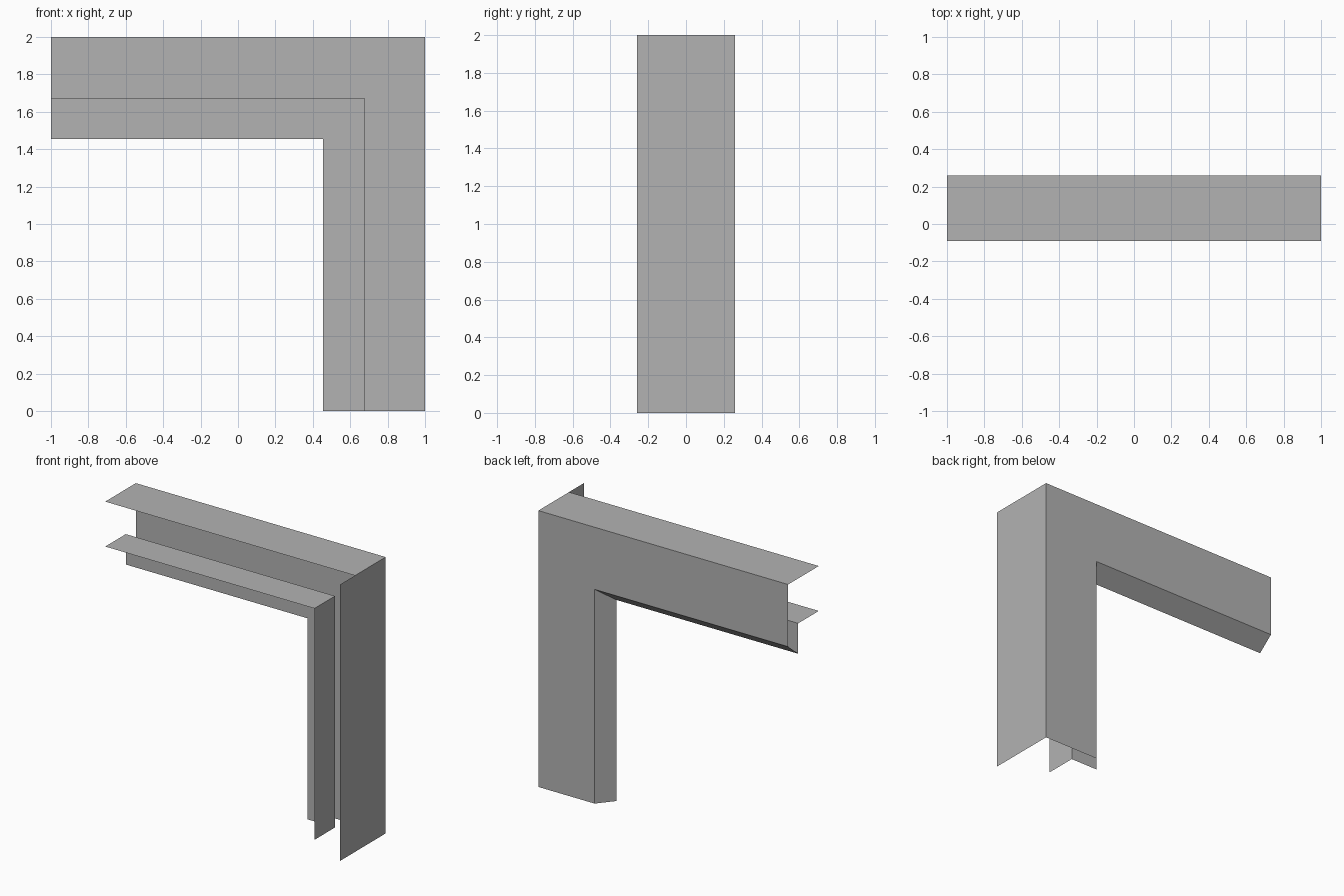
import bpy
import bmesh

cube = bpy.data.objects.get("Cube")
if cube:
    bpy.data.objects.remove(cube, do_unlink=True)

# Single grey material
grey = bpy.data.materials.new("plain grey")
grey.use_nodes = True
colour = (0.45, 0.45, 0.45, 1.0)
grey.diffuse_color = colour
grey.node_tree.nodes["Principled BSDF"].inputs["Base Color"].default_value = colour

# Open trim section: (distance in from the outer edge, depth y)
FRONT, BACK, STEP = -0.09, 0.26, 0.145
section = [(0, FRONT), (0, BACK), (0.45, BACK),
           (0.545, STEP), (0.325, STEP), (0.325, FRONT)]

# Sweep the section along the top rail, round a mitred corner, down the post
bm = bmesh.new()
rows = []
for inset, y in section:
    path = [(-1, y, 2 - inset), (1 - inset, y, 2 - inset), (1 - inset, y, 0)]
    rows.append([bm.verts.new(p) for p in path])
for outer, inner in zip(rows, rows[1:]):
    for k in range(2):
        bm.faces.new((outer[k], outer[k + 1], inner[k + 1], inner[k]))

# The post's outer flange reaches further forward than the rail's
corner, foot = rows[0][1:]
reach = [bm.verts.new((1, -BACK, z)) for z in (2, 0)]
bm.faces.new((reach[0], reach[1], foot, corner))

mesh = bpy.data.meshes.new("corner_trim")
bm.to_mesh(mesh)
bm.free()
mesh.materials.append(grey)
trim = bpy.data.objects.new("corner_trim", mesh)
bpy.context.collection.objects.link(trim)
